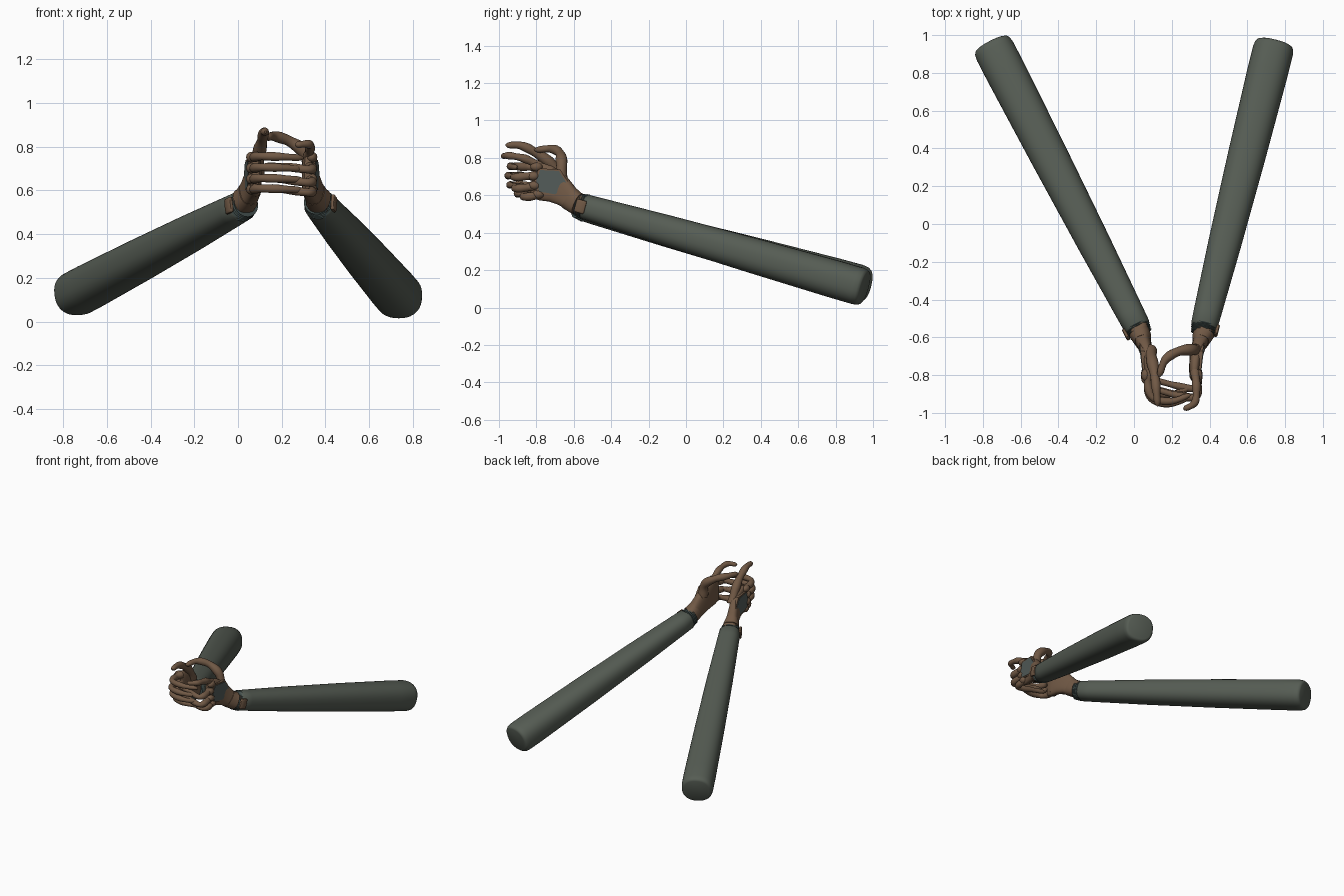
import bpy, bmesh, math
from mathutils import Vector

if "Cube" in bpy.data.objects:
    bpy.data.objects.remove(bpy.data.objects["Cube"])


def material(name, rgb):
    m = bpy.data.materials.new(name)
    m.diffuse_color = (*rgb, 1)
    m.use_nodes = True
    m.node_tree.nodes["Principled BSDF"].inputs["Base Color"].default_value = m.diffuse_color
    return m


SLEEVE = material("olive grey cloth", (0.092, 0.108, 0.088))
LEATHER = material("brown leather", (0.165, 0.100, 0.060))
CUFF = material("dark teal cuff", (0.050, 0.072, 0.068))
PATCH = material("grey patch", (0.085, 0.105, 0.098))


def finish(name, bm, mat):
    bmesh.ops.recalc_face_normals(bm, faces=bm.faces)
    me = bpy.data.meshes.new(name)
    bm.to_mesh(me)
    bm.free()
    me.materials.append(mat)
    ob = bpy.data.objects.new(name, me)
    bpy.context.collection.objects.link(ob)
    bpy.ops.object.select_all(action='DESELECT')
    ob.select_set(True)
    bpy.context.view_layer.objects.active = ob
    bpy.ops.object.shade_smooth_by_angle(angle=math.radians(50))
    return ob


def loft(name, pts, sizes, mat, n=24, power=2.0):
    """Sweep a superellipse (side half width, upright half width) along a path."""
    bm = bmesh.new()
    pts = [Vector(p) for p in pts]
    rings = []
    for i, p in enumerate(pts):
        d = (pts[min(i + 1, len(pts) - 1)] - pts[max(i - 1, 0)]).normalized()
        side = d.cross(Vector((0, 0, 1))).normalized()
        up = side.cross(d)
        a, b = sizes[i]
        ring = []
        for k in range(n):
            c, s = math.cos(math.tau * k / n), math.sin(math.tau * k / n)
            u = math.copysign(abs(c) ** (2 / power), c) * a
            v = math.copysign(abs(s) ** (2 / power), s) * b
            ring.append(bm.verts.new(p + side * u + up * v))
        rings.append(ring)
    for r, q in zip(rings, rings[1:]):
        for k in range(n):
            bm.faces.new((r[k], r[(k + 1) % n], q[(k + 1) % n], q[k]))
    bm.faces.new(rings[0])
    bm.faces.new(rings[-1])
    return finish(name, bm, mat)


def smooth_path(pts, steps):
    """Catmull-Rom samples through the points."""
    p = [Vector(q) for q in pts]
    p = [2 * p[0] - p[1]] + p + [2 * p[-1] - p[-2]]
    out = []
    for i in range(1, len(p) - 2):
        a, b, c, d = p[i - 1:i + 3]
        for s in range(steps):
            t = s / steps
            out.append(0.5 * (2 * b + (c - a) * t + (2 * a - 5 * b + 4 * c - d) * t * t
                              + (3 * b - a - 3 * c + d) * t ** 3))
    return out + [p[-2]]


def finger(name, pts, r0=0.024, r1=0.016):
    path = smooth_path(pts, 7)
    last = len(path) - 1
    sizes = []
    for i in range(last + 1):
        t = i / last
        r = r0 + (r1 - r0) * t
        r *= 1 + 0.09 * math.cos(t * 3 * math.tau)       # swollen joints
        r *= math.sqrt(max(0.06, 1 - max(0, (t - 0.88) / 0.12) ** 2))  # round tip
        sizes.append((r, r))
    loft(name, path, sizes, LEATHER, n=14)


def sided(p, left):
    """The left hand mirrors the right one about x = 0.2."""
    return (0.4 - p[0], p[1], p[2]) if left else p


# Sleeves with ribbed cuffs and a strap
ARMS = {"left": ((0.02, -0.55, 0.53), (-0.755, 0.952, 0.12)),
        "right": ((0.37, -0.545, 0.54), (0.745, 0.955, 0.105))}
for label, (wrist, end) in ARMS.items():
    w, e = Vector(wrist), Vector(end)
    stations = [(0, 0.064), (0.006, 0.071), (0.05, 0.074), (0.3, 0.088), (0.6, 0.100),
                (0.9, 0.108), (0.975, 0.108), (0.990, 0.104), (0.997, 0.097), (1, 0.086)]
    loft(label + "_sleeve", [w.lerp(e, t) for t, r in stations],
         [(r, r * 0.94) for t, r in stations], SLEEVE, n=40, power=2.35)
    d = (e - w).normalized()
    ribs = [(0.01 - 0.006 * i, 0.071 - 0.0012 * i - (0.006 if i % 2 else 0)) for i in range(9)]
    loft(label + "_cuff", [w + d * s for s, r in ribs], [(r, r) for s, r in ribs], CUFF, n=32)
    # small strap tab on the outer side of the cuff
    out = d.cross(Vector((0, 0, 1))).normalized() * (-1 if label == "right" else 1)
    if out.x * (1 if label == "right" else -1) < 0:
        out = -out
    c = w + out * 0.071
    loft(label + "_strap", [c - d * 0.03, c - d * 0.025, c + d * 0.02, c + d * 0.025],
         [(0.006, 0.03), (0.01, 0.036), (0.01, 0.036), (0.006, 0.03)], LEATHER, n=16, power=4)

for label in ARMS:
    left = label == "left"
    # Wrist and palm
    palm = [(0.375, -0.55, 0.54), (0.36, -0.60, 0.565), (0.345, -0.64, 0.60),
            (0.330, -0.69, 0.64), (0.322, -0.75, 0.665), (0.320, -0.80, 0.68),
            (0.320, -0.825, 0.683)]
    dims = [(0.052, 0.055), (0.045, 0.055), (0.038, 0.066), (0.034, 0.085),
            (0.030, 0.098), (0.027, 0.098), (0.016, 0.085)]
    loft(label + "_palm", [sided(p, left) for p in palm], dims, LEATHER, n=32, power=2.8)
    # Flared glove band around the wrist
    band = [(0.372, -0.575, 0.553), (0.362, -0.595, 0.563), (0.352, -0.625, 0.586)]
    loft(label + "_wrist_band", [sided(p, left) for p in band],
         [(0.056, 0.060), (0.053, 0.060), (0.043, 0.064)], LEATHER, n=32, power=2.4)

    # Leather plate with grey patch on the back of the hand
    outline = [(-0.80, 0.68), (-0.78, 0.735), (-0.68, 0.73), (-0.635, 0.66),
               (-0.70, 0.605), (-0.785, 0.62)]
    for part, grow, x0, thick, mat in (("hand_back_plate", 1.14, 0.351, 0.022, LEATHER),
                                       ("hand_back_patch", 1.0, 0.354, 0.006, PATCH)):
        bm = bmesh.new()
        loops = []
        for dx in (0, -thick):
            loops.append([bm.verts.new(sided((x0 + dx + 0.12 * (y + 0.8),
                                              -0.73 + (y + 0.73) * grow,
                                              0.67 + (z - 0.67) * grow), left))
                          for y, z in outline])
        bm.faces.new(loops[0])
        bm.faces.new(loops[1])
        for k in range(6):
            j = (k + 1) % 6
            bm.faces.new((loops[0][k], loops[0][j], loops[1][j], loops[1][k]))
        finish(label + "_" + part, bm, mat)

    # Knuckle pads
    for i, (y, z) in enumerate(((-0.79, 0.605), (-0.81, 0.652), (-0.815, 0.702), (-0.80, 0.752))):
        loft(f"{label}_knuckle_{i + 1}",
             [sided((0.338, y + s, z), left) for s in (0.032, 0.02, 0, -0.02, -0.032)],
             [(r, r) for r in (0.008, 0.02, 0.025, 0.02, 0.008)], LEATHER, n=14)

# Left fingers wrap across the front
for i, (z, dy) in enumerate(((0.605, 0.05), (0.652, 0.01), (0.702, 0.0), (0.752, 0.012))):
    finger(f"left_finger_{i + 1}",
           [(0.082, -0.80 + dy * 0.5, z), (0.074, -0.87 + dy, z), (0.105, -0.935 + dy, z + 0.004),
            (0.20, -0.95 + dy, z + 0.002), (0.30, -0.915 + dy, z - 0.004)])

# Right fingers curl in behind them
for i, (z, dy) in enumerate(((0.595, 0.04), (0.640, -0.005), (0.700, -0.01))):
    finger(f"right_finger_{i + 1}",
           [(0.322, -0.79, z + 0.008), (0.338, -0.86 + dy, z), (0.318, -0.91 + dy, z - 0.004),
            (0.22, -0.895 + dy, z + 0.008), (0.11, -0.865 + dy, z + 0.014)])

# Right index reaches forward and hooks inward
finger("right_index", [(0.322, -0.78, 0.755), (0.330, -0.86, 0.795),
                       (0.322, -0.945, 0.812), (0.262, -0.982, 0.808)])

# Thumbs: left one points up and forward, right one arches over to meet it
finger("left_thumb", [(0.085, -0.67, 0.68), (0.095, -0.72, 0.765), (0.110, -0.80, 0.825),
                      (0.118, -0.88, 0.865), (0.126, -0.965, 0.868)], 0.034, 0.018)
finger("right_thumb", [(0.328, -0.67, 0.68), (0.308, -0.665, 0.77), (0.235, -0.675, 0.825),
                       (0.165, -0.72, 0.848), (0.132, -0.81, 0.842)], 0.034, 0.018)
